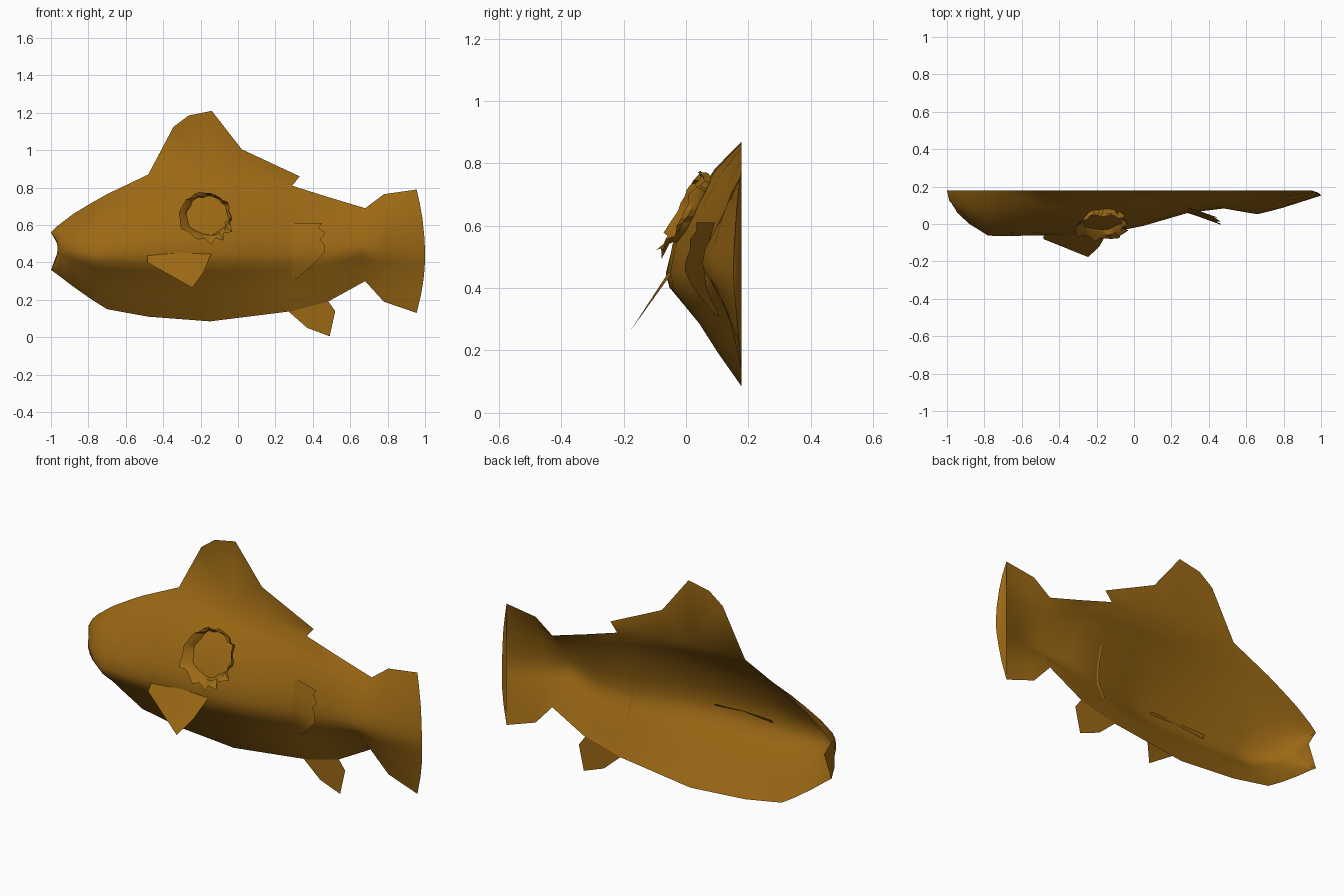
import bpy, math, random

if "Cube" in bpy.data.objects:
    bpy.data.objects.remove(bpy.data.objects["Cube"])
random.seed(7)

BACK = 0.178
skin = bpy.data.materials.new("golden brown")
skin.diffuse_color = (0.33, 0.14, 0.007, 1)
skin.use_nodes = True
skin.node_tree.nodes["Principled BSDF"].inputs["Base Color"].default_value = skin.diffuse_color


def make(name, verts, faces, angle=60):
    me = bpy.data.meshes.new(name)
    me.from_pydata(verts, [], faces)
    me.materials.append(skin)
    ob = bpy.data.objects.new(name, me)
    bpy.context.collection.objects.link(ob)
    bpy.ops.object.select_all(action='DESELECT')
    ob.select_set(True)
    bpy.context.view_layer.objects.active = ob
    bpy.ops.object.shade_smooth_by_angle(angle=math.radians(angle))
    return ob


# Body stations: x at rim, x at middle, top z, middle z, bottom z, front y, roundness
stations = [
    (-1.00, -0.965, 0.56, 0.48, 0.36, 0.10, 0.35),
    (-0.965, -0.945, 0.595, 0.47, 0.335, 0.06, 0.5),
    (-0.88, -0.88, 0.66, 0.45, 0.27, 0.00, 0.8),
    (-0.78, -0.78, 0.72, 0.43, 0.20, -0.062, 1),
    (-0.70, -0.70, 0.765, 0.43, 0.15, -0.065, 1),
    (-0.48, -0.48, 0.87, 0.43, 0.11, -0.06, 1),
    (-0.15, -0.15, 0.865, 0.43, 0.085, -0.05, 1),
    (0.05, 0.05, 0.85, 0.43, 0.11, -0.01, 1),
    (0.29, 0.29, 0.81, 0.43, 0.14, 0.06, 1),
    (0.48, 0.48, 0.75, 0.44, 0.19, 0.083, 1),
    (0.68, 0.66, 0.69, 0.47, 0.30, 0.052, 1),
    (0.78, 0.79, 0.765, 0.46, 0.19, 0.085, 1),
    (0.955, 1.0, 0.79, 0.44, 0.13, 0.152, 1),
]
# Cross-section: height fraction from the middle, depth fraction
section = [(1, 0), (0.8, 0.36), (0.55, 0.66), (0.25, 0.93), (0.05, 1),
           (-0.1, 0.95), (-0.23, 0.81), (-0.42, 0.59), (-0.68, 0.34), (-1, 0)]
verts, faces = [], []
for xr, xm, top, mid, bot, front, power in stations:
    for u, d in section:
        z = mid + u * (top - mid if u > 0 else mid - bot)
        verts.append((xr + (xm - xr) * (1 - u * u),
                      BACK + (front - BACK) * d ** power, z))
n = len(section)
for i in range(len(stations) - 1):
    for j in range(n - 1):
        a = i * n + j
        faces.append((a, a + 1, a + n + 1, a + n))
# Notched mouth and tail end cap
last = (len(stations) - 1) * n
mouth = len(verts)
verts.append((-0.955, BACK, 0.48))
faces += [(mouth, j + 1, j) for j in range(n - 1)]
faces += [(last, last + j, last + j + 1) for j in range(1, n - 1)]
# Dorsal fin grows out of the back ridge
f = len(verts)
verts += [(x, BACK, z) for x, z in [(-0.345, 1.125), (-0.265, 1.185), (-0.14, 1.21),
                                    (0.02, 1.005), (0.33, 0.86)]]
r = [i * n for i in range(5, 9)]
faces += [(r[0], r[1], f + 2, f + 1, f), (r[1], r[2], f + 3, f + 2),
          (r[2], r[3], f + 4, f + 3)]
make("body_with_dorsal_fin", verts, faces)


def surface_y(x, z):
    """Front y of the body shell at a given x and z."""
    for a, b in zip(stations, stations[1:]):
        if a[0] <= x <= b[0]:
            t = (x - a[0]) / (b[0] - a[0])
            top, mid, bot, front = [a[k] + t * (b[k] - a[k]) for k in range(2, 6)]
            u = (z - mid) / (top - mid if z > mid else mid - bot)
            for p, q in zip(section, section[1:]):
                if q[0] <= u <= p[0]:
                    s = (p[0] - u) / (p[0] - q[0])
                    return BACK + (front - BACK) * (p[1] + s * (q[1] - p[1]))
    return BACK


# Flat fin below the tail
anal = [(0.27, 0.138), (0.37, 0.05), (0.49, 0.005), (0.52, 0.14), (0.48, 0.195)]
make("anal_fin", [(x, BACK, z) for x, z in anal], [range(5)])

# Side fin hanging outward
make("pectoral_fin",
     [(-0.485, -0.045, 0.455), (-0.485, -0.08, 0.40), (-0.245, -0.177, 0.265),
      (-0.185, -0.12, 0.345), (-0.14, -0.04, 0.455), (-0.31, -0.05, 0.46)],
     [(0, 1, 5), (1, 2, 5), (2, 3, 5), (3, 4, 5)])

# Ragged flap lifting off the flank: rows of (z, ragged right-hand x)
rows = [(0.61, 0.45), (0.585, 0.43), (0.555, 0.467), (0.525, 0.44), (0.49, 0.465),
        (0.455, 0.465), (0.41, 0.42), (0.365, 0.375), (0.312, 0.315)]
fv, ff = [], []
for z, end in rows:
    for k in range(4):
        x = 0.275 + (end - 0.275) * k / 3
        fv.append((x, surface_y(x, z) + 0.006 - 0.48 * (x - 0.275), z))
for i in range(len(rows) - 1):
    for k in range(3):
        a = i * 4 + k
        ff.append((a, a + 4, a + 5, a + 1))
make("rear_flap", fv, ff)

# Torn ring: inner edge on the skin, jagged outer edge lifted off
N = 32
ring, quads = [], []
for i in range(N):
    a = 2 * math.pi * i / N
    c, s = math.cos(a), math.sin(a)
    torn = 0.28 if s < -0.4 and c > 0.1 and i % 2 else 0
    for rx, rz, lift in ((0.112, 0.102, 0.001), (0.125, 0.112, 0.025), (0.142, 0.124, 0.045)):
        outer = lift > 0.03
        k = 1 + random.uniform(-0.07, 0.07) + (torn if outer else 0)
        x = -0.165 + rx * k * c - (0.014 if outer else 0)
        z = 0.65 + rz * k * s
        ring.append((x, surface_y(x, z) - lift * random.uniform(0.75, 1.25), z))
for i in range(N):
    for j in range(2):
        a, b = i * 3 + j, (i + 1) % N * 3 + j
        quads.append((a, a + 1, b + 1, b))
make("torn_ring", ring, quads, 30)
